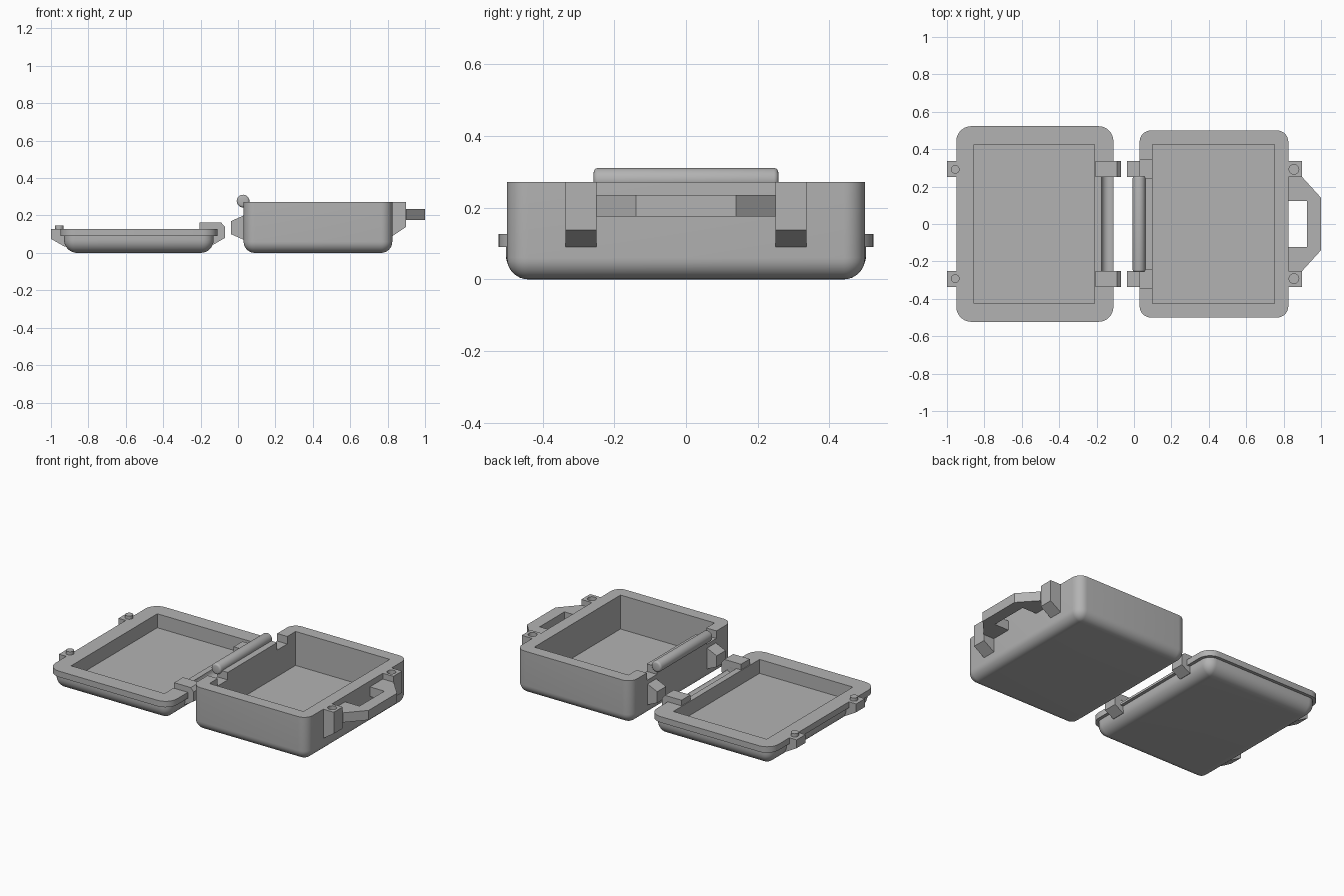
import bpy, bmesh, math
from mathutils import Matrix, Vector

cube = bpy.data.objects.get("Cube")
if cube:
    bpy.data.objects.remove(cube, do_unlink=True)

grey = bpy.data.materials.new("case grey")
grey.use_nodes = True
GREY = (0.45, 0.45, 0.45, 1)
grey.diffuse_color = GREY
grey.node_tree.nodes["Principled BSDF"].inputs["Base Color"].default_value = GREY


def finish(bm, name, smooth=True):
    bmesh.ops.recalc_face_normals(bm, faces=bm.faces)
    mesh = bpy.data.meshes.new(name)
    bm.to_mesh(mesh)
    bm.free()
    obj = bpy.data.objects.new(name, mesh)
    bpy.context.collection.objects.link(obj)
    mesh.materials.append(grey)
    if smooth:
        activate(obj)
        bpy.ops.object.shade_smooth_by_angle(angle=math.radians(35))
    return obj


def activate(obj):
    bpy.ops.object.select_all(action='DESELECT')
    obj.select_set(True)
    bpy.context.view_layer.objects.active = obj


def shell(name, x0, x1, half_y, radius, layers):
    """Rounded rectangle stacked through (inset, height) layers."""
    bm = bmesh.new()
    rings = []
    for inset, z in layers:
        r = max(radius - inset, 0.008)
        ring = []
        for corner in range(4):
            sx = 1 if corner in (0, 3) else -1
            sy = 1 if corner < 2 else -1
            cx = x1 - inset - r if sx > 0 else x0 + inset + r
            cy = sy * (half_y - inset - r)
            for i in range(9):
                a = math.pi / 2 * (corner + i / 8)
                ring.append(bm.verts.new((cx + r * math.cos(a), cy + r * math.sin(a), z)))
        rings.append(ring)
    for low, high in zip(rings, rings[1:]):
        for i in range(len(low)):
            j = (i + 1) % len(low)
            bm.faces.new((low[i], low[j], high[j], high[i]))
    bm.faces.new(rings[0])
    bm.faces.new(rings[-1])
    return finish(bm, name)


def rounded_foot(r):
    return [(r * (1 - math.sin(a)), r * (1 - math.cos(a)))
            for a in (math.pi / 2 * i / 8 for i in range(9))]


def prism(name, points, offset):
    """Extrude a closed outline along an offset vector."""
    bm = bmesh.new()
    face = bm.faces.new([bm.verts.new(p) for p in points])
    grown = bmesh.ops.extrude_face_region(bm, geom=[face])
    verts = [g for g in grown["geom"] if isinstance(g, bmesh.types.BMVert)]
    bmesh.ops.translate(bm, verts=verts, vec=Vector(offset))
    return finish(bm, name, False)


def side_prism(name, outline, y0, y1):
    return prism(name, [(x, y0, z) for x, z in outline], (0, y1 - y0, 0))


def box(name, x0, x1, y0, y1, z0, z1):
    return side_prism(name, [(x0, z0), (x1, z0), (x1, z1), (x0, z1)], y0, y1)


def cylinder(name, centre, radius, length, along_y=False, bevel=0):
    bm = bmesh.new()
    bmesh.ops.create_cone(bm, cap_ends=True, segments=32, radius1=radius,
                          radius2=radius, depth=length)
    if bevel:
        rims = [e for e in bm.edges if abs(e.verts[0].co.z - e.verts[1].co.z) < 1e-5]
        bmesh.ops.bevel(bm, geom=rims, offset=bevel, segments=3, profile=0.5, affect='EDGES')
    if along_y:
        bm.transform(Matrix.Rotation(math.pi / 2, 4, 'X'))
    bm.transform(Matrix.Translation(centre))
    return finish(bm, name)


def cut(target, cutter):
    cutter.hide_render = True
    mod = target.modifiers.new("cut", 'BOOLEAN')
    mod.operation = 'DIFFERENCE'
    mod.solver = 'EXACT'
    mod.object = cutter
    activate(target)
    bpy.ops.object.modifier_apply(modifier=mod.name)
    bpy.data.objects.remove(cutter, do_unlink=True)


# Deep base and shallow flanged lid
base = shell("base_shell", 0.03, 0.825, 0.5, 0.06, rounded_foot(0.06) + [(0, 0.272)])
cut(base, box("base_cavity", 0.10, 0.75, -0.425, 0.425, 0.06, 0.4))

foot = [(inset + 0.02, z) for inset, z in rounded_foot(0.07)]
lid = shell("lid_shell", -0.95, -0.11, 0.523, 0.08, foot + [(0.02, 0.09), (0, 0.09), (0, 0.127)])
cut(lid, box("lid_cavity", -0.855, -0.21, -0.425, 0.425, 0.04, 0.3))

# Seal rod on the base and its groove in the lid
cylinder("hinge_rod", (0.027, 0, 0.277), 0.034, 0.515, True, 0.012)
cut(lid, cylinder("rod_groove", (-0.137, 0, 0.127), 0.036, 0.5, True))

# Paired hinge lugs, latch lugs and pegs
for side, sign in (("left", 1), ("right", -1)):
    y0, y1 = sorted((sign * 0.25, sign * 0.337))
    mid = sign * 0.292
    cut(base, box("rim_notch", -0.1, 0.11, y0 - 0.006, y1 + 0.006, 0.225, 0.4))
    side_prism("base_hinge_lug_" + side,
               [(0.08, 0.07), (0.03, 0.07), (-0.037, 0.10), (-0.037, 0.17), (0.03, 0.20), (0.08, 0.20)],
               y0, y1)
    side_prism("lid_hinge_lug_" + side,
               [(-0.205, 0.07), (-0.13, 0.045), (-0.07, 0.08), (-0.07, 0.14), (-0.09, 0.162), (-0.205, 0.162)],
               y0, y1)
    latch = side_prism("base_latch_lug_" + side,
                       [(0.80, 0.09), (0.825, 0.09), (0.898, 0.138), (0.898, 0.272), (0.80, 0.272)],
                       y0, y1)
    cut(latch, cylinder("peg_hole", (0.855, mid, 0.27), 0.026, 0.09))
    side_prism("lid_latch_lug_" + side,
               [(-0.90, 0.035), (-0.93, 0.035), (-1.0, 0.075), (-1.0, 0.127), (-0.90, 0.127)],
               y0, y1)
    cylinder("lid_peg_" + side, (-0.956, mid, 0.125), 0.023, 0.044)

# Angular carry handle
half = [(0.80, 0.25), (0.90, 0.25), (1.0, 0.14)]
inner = [(0.925, 0.122), (0.80, 0.122)]
outline = half + [(x, -y) for x, y in reversed(half)]
outline += [(x, -y) for x, y in reversed(inner)] + inner
prism("carry_handle", [(x, y, 0.176) for x, y in outline], (0, 0, 0.06))
